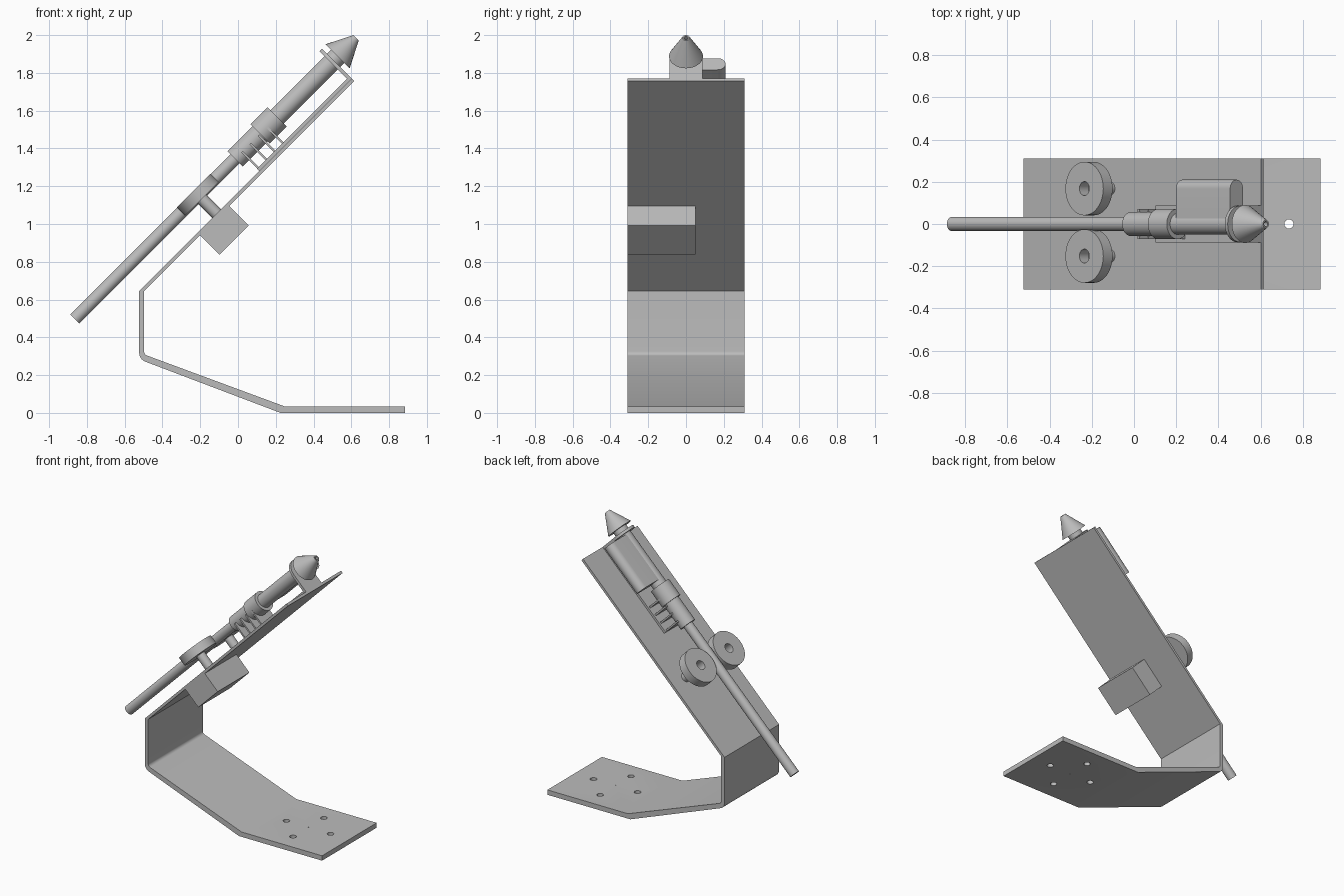
import bpy, bmesh, math
from mathutils import Matrix, Vector

if "Cube" in bpy.data.objects:
    bpy.data.objects.remove(bpy.data.objects["Cube"])

grey = bpy.data.materials.new("plain_grey")
grey.use_nodes = True
grey.diffuse_color = (0.5, 0.5, 0.5, 1)
grey.node_tree.nodes["Principled BSDF"].inputs["Base Color"].default_value = (0.5, 0.5, 0.5, 1)

# Ramp frame: X runs up the ramp, Y across it, Z away from it
RAMP = Matrix.Rotation(math.radians(-45), 4, 'Y')
AXIS = 0.962      # height of the rod axis in the ramp frame
PLATE_LOW, PLATE_TOP, RAMP_END = 0.808, 0.826, 1.677
HALF_WIDTH = 0.31


def finish(name, bm, smooth=True):
    bmesh.ops.recalc_face_normals(bm, faces=bm.faces)
    mesh = bpy.data.meshes.new(name)
    bm.to_mesh(mesh)
    bm.free()
    mesh.materials.append(grey)
    obj = bpy.data.objects.new(name, mesh)
    bpy.context.collection.objects.link(obj)
    if smooth:
        bpy.ops.object.select_all(action='DESELECT')
        obj.select_set(True)
        bpy.context.view_layer.objects.active = obj
        bpy.ops.object.shade_smooth_by_angle(angle=math.radians(35))
    return obj


def prism(name, points, low, high, place, smooth=True):
    """Extrude a 2D outline from low to high; place maps (a, b, depth) to space."""
    bm = bmesh.new()
    face = bm.faces.new([bm.verts.new((a, b, low)) for a, b in points])
    extruded = bmesh.ops.extrude_face_region(bm, geom=[face])["geom"]
    for v in extruded:
        if isinstance(v, bmesh.types.BMVert):
            v.co.z = high
    for v in bm.verts:
        v.co = place(*v.co)
    return finish(name, bm, smooth)


def across(a, b, depth):
    return Vector((a, depth, b))


def along_ramp(a, b, depth):
    return RAMP @ Vector((depth, a, b))


def lathe(name, profile, matrix, closed=False, sides=48):
    """Turn (height, radius) points around local Z."""
    bm = bmesh.new()
    verts = [bm.verts.new((r, 0, h)) for h, r in profile]
    pairs = list(zip(verts, verts[1:]))
    if closed:
        pairs.append((verts[-1], verts[0]))
    edges = [bm.edges.new(p) for p in pairs]
    bmesh.ops.spin(bm, geom=verts + edges, cent=(0, 0, 0), axis=(0, 0, 1),
                   angle=math.tau, steps=sides, use_duplicate=False)
    bmesh.ops.remove_doubles(bm, verts=bm.verts, dist=0.0002)
    bm.transform(matrix)
    return finish(name, bm)


def ramp_box(name, s, y, n):
    outline = [(y[0], n[0]), (y[1], n[0]), (y[1], n[1]), (y[0], n[1])]
    return prism(name, outline, s[0], s[1], along_ramp, False)


def arc(cy, cn, r, start, end, steps=16):
    turns = [math.radians(start + (end - start) * i / steps) for i in range(steps + 1)]
    return [(cy + r * math.cos(t), cn + r * math.sin(t)) for t in turns]


# Bent strip: flat foot, slope, upright and ramp in one piece
tops = [RAMP @ Vector((RAMP_END, 0, n)) for n in (PLATE_TOP, PLATE_LOW)]
strip = [(0.885, 0), (0.225, 0)]
strip += arc(-0.473, 0.318, 0.05, 249, 180, 8)
strip += [(-0.523, 0.645)] + [(p.x, p.z) for p in tops] + [(-0.497, 0.645)]
strip += arc(-0.473, 0.326, 0.024, 180, 249, 8)
strip += [(0.245, 0.035), (0.885, 0.035)]
frame = prism("bent_frame", strip, -HALF_WIDTH, HALF_WIDTH, across)

# Four screw holes and a centre mark drilled through the foot
bm = bmesh.new()
for dx, dy, r in [(1, 0, 0.022), (-1, 0, 0.022), (0, 1, 0.022), (0, -1, 0.022), (0, 0, 0.004)]:
    spot = Matrix.Translation((0.56 + 0.175 * dx, 0.175 * dy, 0.02))
    bmesh.ops.create_cone(bm, cap_ends=True, segments=24, radius1=r, radius2=r,
                          depth=0.2, matrix=spot)
cutter = finish("hole_cutter", bm, False)
cutter.hide_render = True
drill = frame.modifiers.new("holes", 'BOOLEAN')
drill.operation = 'DIFFERENCE'
drill.object = cutter
drill.solver = 'EXACT'
bpy.context.view_layer.objects.active = frame
bpy.ops.object.modifier_move_to_index(modifier=drill.name, index=0)
bpy.ops.object.modifier_apply(modifier=drill.name)
bpy.data.objects.remove(cutter)

# Rod, collars, tube and nose share one axis parallel to the ramp
rod_axis = RAMP @ Matrix.Translation((0, 0, AXIS)) @ Matrix.Rotation(math.pi / 2, 4, 'Y')
for name, low, high, r in [("long_rod", -0.259, 1.0, 0.034),
                           ("small_collar", 0.94, 1.127, 0.057),
                           ("large_collar", 1.127, 1.254, 0.072),
                           ("upper_tube", 1.254, 1.708, 0.05)]:
    lathe(name, [(low, 0), (low, r), (high, r), (high, 0)], rod_axis)
lathe("nose_cone", [(1.708, 0), (1.708, 0.09), (1.846, 0.02), (1.846, 0.012),
                    (1.8, 0.012), (1.8, 0)], rod_axis)

# Flattened motor housing beside the tube
housing = [(0, AXIS - 0.043)] + arc(0.167, AXIS, 0.043, -90, 90) + [(0, AXIS + 0.043)]
prism("motor_housing", housing, 1.287, 1.65, along_ramp)

# Mounting strip, round-topped end bracket and support fins
ramp_box("mount_strip", (0.985, RAMP_END), (-0.087, 0.087), (PLATE_TOP, 0.842))
bracket = [(-0.087, PLATE_TOP), (0.087, PLATE_TOP)] + arc(0, AXIS, 0.087, 0, 180)
prism("end_bracket", bracket, 1.658, RAMP_END, along_ramp)
for i in range(4):
    s = 0.992 + 0.062 * i
    ramp_box(f"support_fin_{i + 1}", (s - 0.006, s + 0.006), (-0.072, 0.072), (0.84, AXIS))

# Pair of drive wheels on posts, either side of the rod
for side, y in [("left", 0.168), ("right", -0.152)]:
    spot = RAMP @ Matrix.Translation((0.666, y, 0))
    lathe(f"wheel_{side}", [(0.937, 0.033), (0.937, 0.127), (0.999, 0.127), (0.999, 0.033)],
          spot, closed=True)
    lathe(f"wheel_post_{side}", [(0.81, 0), (0.81, 0.032), (0.94, 0.032), (0.94, 0)], spot)

# Motor box under the ramp
ramp_box("motor_box", (0.523, 0.741), (-HALF_WIDTH, 0.05), (0.662, PLATE_LOW + 0.004))
